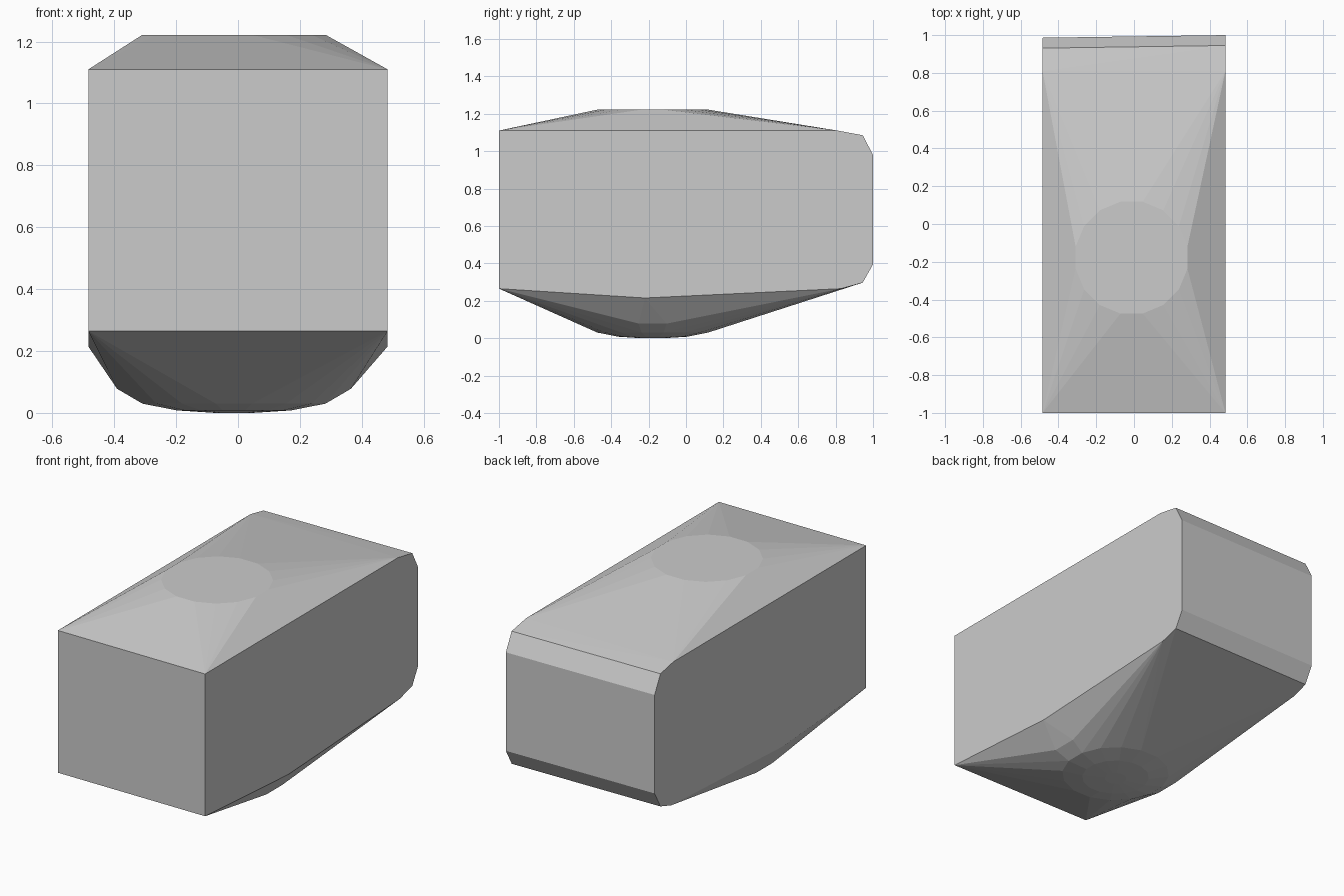
import bpy, bmesh, math

if "Cube" in bpy.data.objects:
    bpy.data.objects.remove(bpy.data.objects["Cube"])

W = 0.484
bm = bmesh.new()

# Side outline of the box, with a chamfered back that is very slightly skewed
outline = [(-1, 0.265), (-1, 1.11), (0.81, 1.11), (0.945, 1.085), (1.0, 0.98),
           (1.0, 0.395), (0.945, 0.297), (0.83, 0.265), (-0.22, 0.215)]
for x in (-W, W):
    for y, z in outline:
        skew = 0.014 if x < 0 and y > 0.9 else 0
        bm.verts.new((x, y - skew, z))


def ring(radius, z, n=16):
    """Ring of points shared by the top disc and the rounded belly."""
    for i in range(n):
        a = 2 * math.pi * (i + 0.5) / n
        r = radius / math.cos(math.pi / n)
        bm.verts.new((-0.013 + r * math.cos(a), -0.178 + r * math.sin(a), z))


# Flat top disc and domed bottom
ring(0.296, 1.222)
for radius, z in ((0.378, 0.078), (0.296, 0.03), (0.185, 0.008), (0.06, 0.0)):
    ring(radius, z)

# Stretch a convex skin over all the points
hull = bmesh.ops.convex_hull(bm, input=bm.verts[:])
loose = {g for g in hull["geom_interior"] + hull["geom_unused"]
         if isinstance(g, bmesh.types.BMVert)}
bmesh.ops.delete(bm, geom=list(loose), context='VERTS')
bmesh.ops.dissolve_limit(bm, angle_limit=math.radians(0.3),
                         verts=bm.verts[:], edges=bm.edges[:])
bmesh.ops.recalc_face_normals(bm, faces=bm.faces[:])

mesh = bpy.data.meshes.new("faceted_body")
bm.to_mesh(mesh)
bm.free()
body = bpy.data.objects.new("faceted_body", mesh)
bpy.context.collection.objects.link(body)
